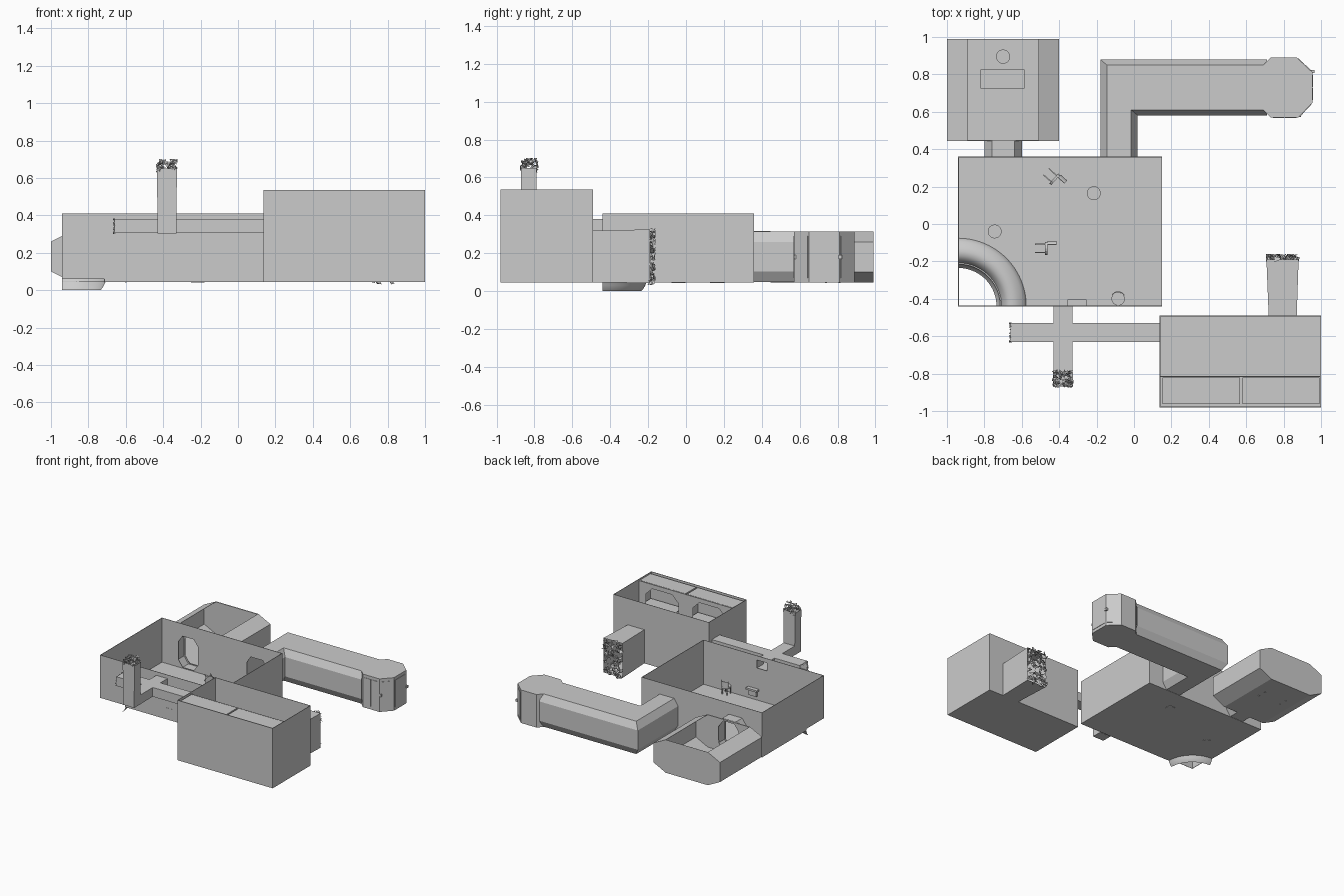
import bpy, bmesh, math, random
from mathutils import Vector, Matrix

if "Cube" in bpy.data.objects:
    bpy.data.objects.remove(bpy.data.objects["Cube"])

random.seed(4)
F = 0.045  # floor level


def mesh(name, verts, faces, smooth=False):
    me = bpy.data.meshes.new(name)
    me.from_pydata([tuple(v) for v in verts], [], faces)
    bm = bmesh.new()
    bm.from_mesh(me)
    bmesh.ops.recalc_face_normals(bm, faces=bm.faces)
    bm.to_mesh(me)
    bm.free()
    ob = bpy.data.objects.new(name, me)
    bpy.context.collection.objects.link(ob)
    if smooth:
        for p in me.polygons:
            p.use_smooth = True
    return ob


def box(name, lo, hi, skip=()):
    v = [(x, y, z) for x in (lo[0], hi[0]) for y in (lo[1], hi[1]) for z in (lo[2], hi[2])]
    sides = {'-x': (0, 1, 3, 2), '+x': (4, 6, 7, 5), '-y': (0, 4, 5, 1),
             '+y': (2, 3, 7, 6), '-z': (0, 2, 6, 4), '+z': (1, 5, 7, 3)}
    return mesh(name, v, [f for k, f in sides.items() if k not in skip])


def loft(name, rings, caps=False, closed=True, smooth=False):
    n = len(rings[0])
    faces = [(i * n + j, i * n + (j + 1) % n, (i + 1) * n + (j + 1) % n, (i + 1) * n + j)
             for i in range(len(rings) - 1) for j in range(n if closed else n - 1)]
    if caps:
        faces += [tuple(range(n)), tuple(range((len(rings) - 1) * n, len(rings) * n))]
    return mesh(name, [p for r in rings for p in r], faces, smooth)


def octagon(u0, u1, z0, z1, cu, cz):
    # starts at the top left, runs down and round to the top right
    return [(u0 + cu, z1), (u0, z1 - cz), (u0, z0 + cz), (u0 + cu, z0),
            (u1 - cu, z0), (u1, z0 + cz), (u1, z1 - cz), (u1 - cu, z1)]


def along_y(sec, *ys):
    return [[(u, y, z) for u, z in sec] for y in ys]


def disc(name, x, y, r, z0, z1, n=20):
    c = [(x + r * math.cos(2 * math.pi * i / n), y + r * math.sin(2 * math.pi * i / n)) for i in range(n)]
    return loft(name, [[(a, b, z) for a, b in c] for z in (z0, z1)], caps=True)


def shell(ob, cutters, thick=0.005):
    # thin walls with openings cut through them
    m = ob.modifiers.new('walls', 'SOLIDIFY')
    m.thickness = thick
    for c in cutters:
        c.hide_render = True
        b = ob.modifiers.new('opening', 'BOOLEAN')
        b.object, b.operation, b.solver = c, 'DIFFERENCE', 'EXACT'
    bpy.context.view_layer.update()
    dg = bpy.context.evaluated_depsgraph_get()
    me = bpy.data.meshes.new_from_object(ob.evaluated_get(dg))
    ob.modifiers.clear()
    ob.data = me
    for c in cutters:
        bpy.data.objects.remove(c)


def shards(name, lo, hi, count, size):
    # torn metal spikes scattered in a box
    v, f = [], []
    for _ in range(count):
        c = Vector([random.uniform(a, b) for a, b in zip(lo, hi)])
        k = len(v)
        v += [c + Vector([random.uniform(-size, size) for _ in range(3)]) for _ in range(4)]
        f += [(k, k + 1, k + 2), (k, k + 1, k + 3), (k, k + 2, k + 3), (k + 1, k + 2, k + 3)]
    v = [[min(max(p[i], lo[i] - size * .4), hi[i] + size * .4) for i in range(3)] for p in v]
    mesh(name, v, f)


# main hall: open-topped, with doors to the rear, a vent hole and a round floor hole
tunnel = octagon(-.80, -.60, F + .002, .318, .04, .055)
ell = octagon(-.18, .02, F + .002, .315, .035, .055)
hall = box('main_hall', (-.94, -.44, F), (.15, .36, .41), ['+z'])
shell(hall, [
    loft('cut_a', along_y(octagon(-.79, -.61, .055, .31, .04, .055), .3, .4), True),
    loft('cut_b', along_y(octagon(-.17, .01, .055, .305, .035, .055), .3, .4), True),
    box('cut_c', (-.425, -.5, .31), (-.335, -.4, .375)),
    disc('cut_d', -.94, -.44, .225, 0, .06, 48)])

# octagonal side room, open along its flat ceiling
room = loft('side_room', along_y(octagon(-1, -.40, F, .315, .11, .055), .445, .99), True, False)
shell(room, [loft('cut_e', along_y(octagon(-.79, -.61, .055, .30, .04, .055), .4, .5), True)])
loft('side_room_tunnel', along_y(tunnel, .36, .447))

# bent corridor, mitred at the corner
start = along_y(ell, .36)[0]
corner, end = [], []
for u, z in ell:
    t = u + .18
    w = t * 1.5 if .03 < t < .17 else t
    off = .03 if abs(t - .035) < .01 else .27 if abs(t - .165) < .01 else (0 if t < .1 else .30)
    corner.append((u, .88 - off, z))
    end.append((.71, .88 - off, z))
loft('bent_corridor', [start, corner, end])

# airlock at the corridor end: faceted upright prism with door panels
plan = [(.69, .85), (.73, .89), (.87, .89), (.955, .81), (.955, .65), (.88, .57), (.73, .57), (.69, .61)]
loft('airlock', [[(x, y, z) for x, y in plan] for z in (F, .315)], True)
for i in (2, 3, 4, 5):
    a, b = Vector(plan[i]), Vector(plan[i + 1])
    d = b - a
    n = Vector((-d.y, d.x)).normalized() * .003
    for k, (s, e) in enumerate(((.08, .48), (.52, .92))):
        p, q = a + d * s, a + d * e
        ring = [p - n, q - n, q + n, p + n]
        loft('airlock_panel', [[(c.x, c.y, z) for c in ring] for z in (.07, .29)], True)
for x, y in ((.955, .815), (.885, .58)):
    box('airlock_knob', (x - .009, y - .009, .17), (x + .009, y + .009, .19))

# bunk room: tall open box
bunk = box('bunk_room', (.137, -.98, F), (1, -.49, .535), ['+z'])
shell(bunk, [box('cut_f', (.73, -.52, .055), (.86, -.46, .31)),
             box('cut_g', (.1, -.62, .31), (.2, -.54, .375))])
wall = box('bunk_partition', (.142, -.818, F), (.995, -.812, .525))
centres = (.36, .785)
bays = ((.153, .567), (.58, .993))
shell(wall, [loft('cut_h', along_y(octagon(c - .15, c + .15, .29, .49, .06, .06), -.85, -.78), True)
             for c in centres], .001)
for (a, b) in bays:
    box('bunk_bay', (a, -.962, .27), (b, -.82, .525), ['+y'])
    box('bunk_mattress', (a + .01, -.95, .275), (b - .01, -.83, .33))
    box('bunk_pillow', (a + .02, -.94, .33), (a + .09, -.84, .35))


# torn corridor behind the bunk room
def rect(x0, x1, y, z0, z1):
    return [(x0, y, z0), (x1, y, z0), (x1, y, z1), (x0, y, z1)]


loft('torn_corridor', [rect(.72, .87, -.49, F, .32), rect(.708, .88, -.19, F - .002, .325)])
shards('torn_corridor_edge', (.715, -.20, .04), (.875, -.17, .325), 110, .022)

# cross-shaped vent duct with a riser
z0, z1 = .305, .38
box('vent_left', (-.66, -.63, z0), (-.43, -.53, z1), ['-x', '+x'])
box('vent_right', (-.33, -.63, z0), (.137, -.53, z1), ['-x', '+x'])
box('vent_rear', (-.43, -.53, z0), (-.33, -.44, z1), ['-y', '+y'])
box('vent_junction', (-.43, -.63, z0), (-.33, -.53, z1), ['-x', '+x', '-y', '+y'])
box('vent_front', (-.43, -.79, z0), (-.33, -.63, z1), ['-y', '+y'])
loft('vent_riser', [[(x, y, z) for x, y in ((-.38 - w, -.87), (-.38 + w, -.87), (-.38 + w, -.79), (-.38 - w, -.79))]
                    for z, w in ((z0, .05), (.38, .05), (.65, .054))])
box('vent_riser_base', (-.43, -.87, z0 - .001), (-.33, -.79, z0))
shards('vent_riser_edge', (-.43, -.868, .63), (-.33, -.785, .695), 80, .018)
for lo, hi in (((-.665, -.63, z0), (-.655, -.53, z0 + .004)), ((-.665, -.63, z1 - .004), (-.655, -.53, z1)),
               ((-.665, -.63, z0), (-.655, -.626, z1)), ((-.665, -.534, z0), (-.655, -.53, z1))):
    shards('vent_left_edge', lo, hi, 8, .010)

# quarter-round tub in the hall corner, dipping below the floor
prof = [(.365, F), (.36, .06), (.345, .075), (.32, .09), (.295, .098), (.27, .095),
        (.25, .08), (.235, .055), (.225, .03), (.215, .012), (.205, 0)]
arcs = [math.pi / 2 * i / 24 for i in range(25)]
loft('corner_tub', [[(-.94 + r * math.cos(a), -.44 + r * math.sin(a), z) for r, z in prof] for a in arcs],
     closed=False, smooth=True)


# chairs: round seat, legs and a curved back; some have fallen over
def chair(loc, turn, fallen):
    M = Matrix.Translation(loc) @ Matrix.Rotation(turn, 4, 'Z')
    if fallen:
        M = M @ Matrix.Translation((0, 0, .036)) @ Matrix.Rotation(math.pi / 2, 4, 'Y')
    parts = [disc('chair_seat', 0, 0, .036, .055, .068, 14)]
    for sx in (-1, 1):
        for sy in (-1, 1):
            x, y = sx * .022, sy * .022
            parts.append(box('chair_leg', (x - .003, y - .003, 0), (x + .003, y + .003, .056)))
    arc = [math.radians(t) for t in range(30, 151, 20)]
    parts.append(loft('chair_back', [[(r * math.cos(a), r * math.sin(a), z)
                                      for r, z in ((.036, .068), (.04, .068), (.04, .115), (.036, .115))]
                                     for a in arcs_of(arc)], True))
    for p in parts:
        p.data.transform(M)


def arcs_of(a):
    return a


chair((-.47, .28, F), math.radians(-42), True)
chair((-.53, -.13, F), 0, True)
chair((-.085, -.40, F), 0, False)

# wall console, floor stools and side room desk
box('wall_console', (-.355, -.441, .125), (-.255, -.405, .14))
box('wall_console_base', (-.34, -.44, .08), (-.27, -.42, .125))
disc('floor_stool', -.215, .165, .037, F - .003, .11)
disc('floor_stool', -.745, -.04, .037, F - .003, .11)
disc('side_room_stool', -.70, .895, .038, .10, .115)
disc('side_room_stool_post', -.70, .895, .008, F, .10, 8)
box('desk_top', (-.82, .725, .125), (-.585, .825, .14))
for x in (-.81, -.605):
    for y in (.735, .805):
        box('desk_leg', (x, y, F - .003), (x + .01, y + .01, .125))
